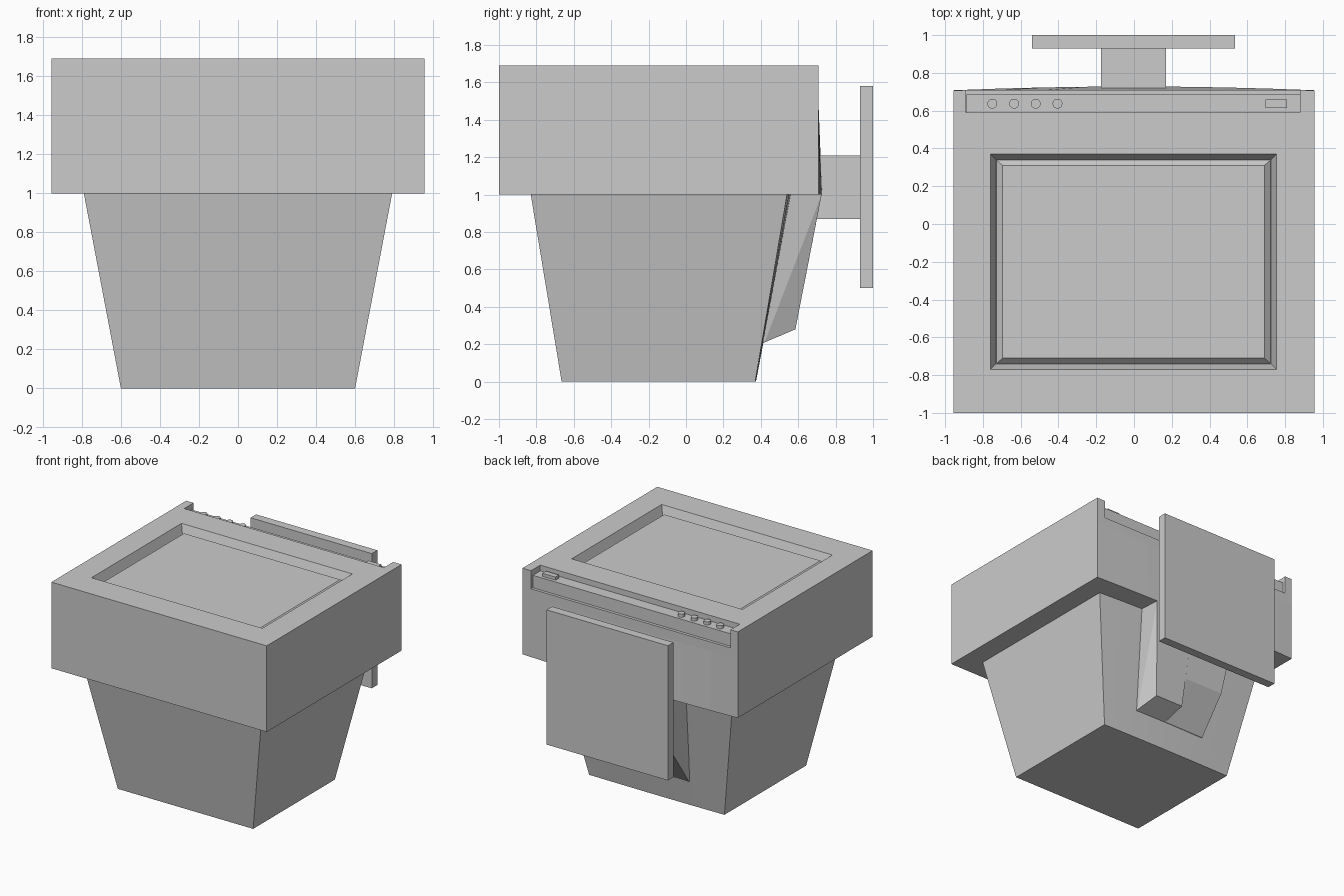
import bpy, bmesh, math
from mathutils import Vector

if "Cube" in bpy.data.objects:
    bpy.data.objects.remove(bpy.data.objects["Cube"])


def finish(name, bm, smooth=False):
    bmesh.ops.recalc_face_normals(bm, faces=bm.faces[:])
    me = bpy.data.meshes.new(name)
    bm.to_mesh(me)
    bm.free()
    ob = bpy.data.objects.new(name, me)
    bpy.context.collection.objects.link(ob)
    if smooth:
        bpy.context.view_layer.objects.active = ob
        ob.select_set(True)
        bpy.ops.object.shade_smooth_by_angle(angle=math.radians(20))
        ob.select_set(False)
    return ob


def loft(name, rings, smooth=False):
    bm = bmesh.new()
    loops = [[bm.verts.new(p) for p in r] for r in rings]
    n = len(loops[0])
    for a, b in zip(loops, loops[1:]):
        for i in range(n):
            j = (i + 1) % n
            bm.faces.new((a[i], a[j], b[j], b[i]))
    bm.faces.new(loops[0][::-1])
    bm.faces.new(loops[-1])
    return finish(name, bm, smooth)


def hull(name, pts):
    bm = bmesh.new()
    for p in pts:
        bm.verts.new(p)
    bmesh.ops.convex_hull(bm, input=bm.verts[:])
    bmesh.ops.dissolve_limit(bm, angle_limit=0.01, verts=bm.verts[:], edges=bm.edges[:])
    return finish(name, bm)


def rect(x0, x1, y0, y1, z):
    return [(x0, y0, z), (x1, y0, z), (x1, y1, z), (x0, y1, z)]


def box(name, x0, x1, y0, y1, z0, z1):
    return loft(name, [rect(x0, x1, y0, y1, z0), rect(x0, x1, y0, y1, z1)])


def bowed(hx, y0, y1, bulge, z, n=8):
    # rectangle whose rear edge bows outwards
    ring = [(-hx, y0, z), (hx, y0, z)]
    for i in range(n + 1):
        t = 1 - 2 * i / n
        ring.append((hx * t, y1 + bulge * (1 - t * t), z))
    return ring


def cut(ob, cutter):
    m = ob.modifiers.new("cut", "BOOLEAN")
    m.operation, m.solver, m.object = "DIFFERENCE", "EXACT", cutter
    bpy.context.view_layer.objects.active = ob
    bpy.ops.object.modifier_apply(modifier=m.name)
    bpy.data.objects.remove(cutter)


# Main casing with slightly bowed rear
casing = loft("casing", [bowed(.955, -1, .708, .02, 1.0),
                         bowed(.955, -1, .708, .001, 1.47),
                         bowed(.955, -1, .708, .001, 1.69)])
# Sloped screen opening and control notch
cut(casing, loft("screen_cutter", [rect(-.73, .725, -.74, .34, 1.61),
                                   rect(-.76, .755, -.77, .37, 1.69),
                                   rect(-.76, .755, -.77, .37, 1.75)]))
cut(casing, box("notch_cutter", -.89, .88, .59, .9, 1.545, 1.8))

# Raised screen with bevelled border
loft("screen", [rect(-.728, .723, -.738, .338, 1.60),
                rect(-.728, .723, -.738, .338, 1.62),
                rect(-.695, .69, -.71, .31, 1.65)])

# Control panel and buttons
box("control_panel", -.888, .878, .588, .685, 1.54, 1.645)
for i in range(4):
    bm = bmesh.new()
    bmesh.ops.create_cone(bm, cap_ends=True, segments=20, radius1=.026, radius2=.026, depth=.04)
    bmesh.ops.translate(bm, verts=bm.verts[:], vec=Vector((-.75 + .115 * i, .637, 1.65)))
    finish("button_%d" % (i + 1), bm, True)
box("power_button", .695, .81, .615, .66, 1.63, 1.67)

# Tapered tube housing
loft("tube_housing", [bowed(.60, -.665, .37, .004, 0),
                      bowed(.79, -.83, .54, .025, 1.0)], True)

# Rear neck: full half, and half with a scooped lower end
root = [(.30, 1), (.42, .21)]
hull("neck_right", [(x, y, z) for x, y, z in (
    (.40, .40, 1), (.04, .40, 1), (.32, .35, .18), (.05, .35, .18),
    (.32, .42, .21), (.05, .42, .21), (.38, .725, 1), (.02, .725, 1),
    (.27, .585, .28), (.02, .585, .28))])
hull("neck_left", [
    (-.40, .40, 1), (.04, .40, 1), (-.32, .35, .18), (.05, .35, .18),
    (-.32, .42, .21), (.05, .42, .21), (-.38, .725, 1), (.02, .725, 1),
    (-.33, .628, .5), (.02, .628, .5), (-.33, .48, .32), (.02, .48, .3)])

# Mounting arm and plate
box("mount_arm", -.175, .17, .5, .94, .87, 1.21)
box("mount_plate", -.54, .535, .93, 1.0, .5, 1.58)
